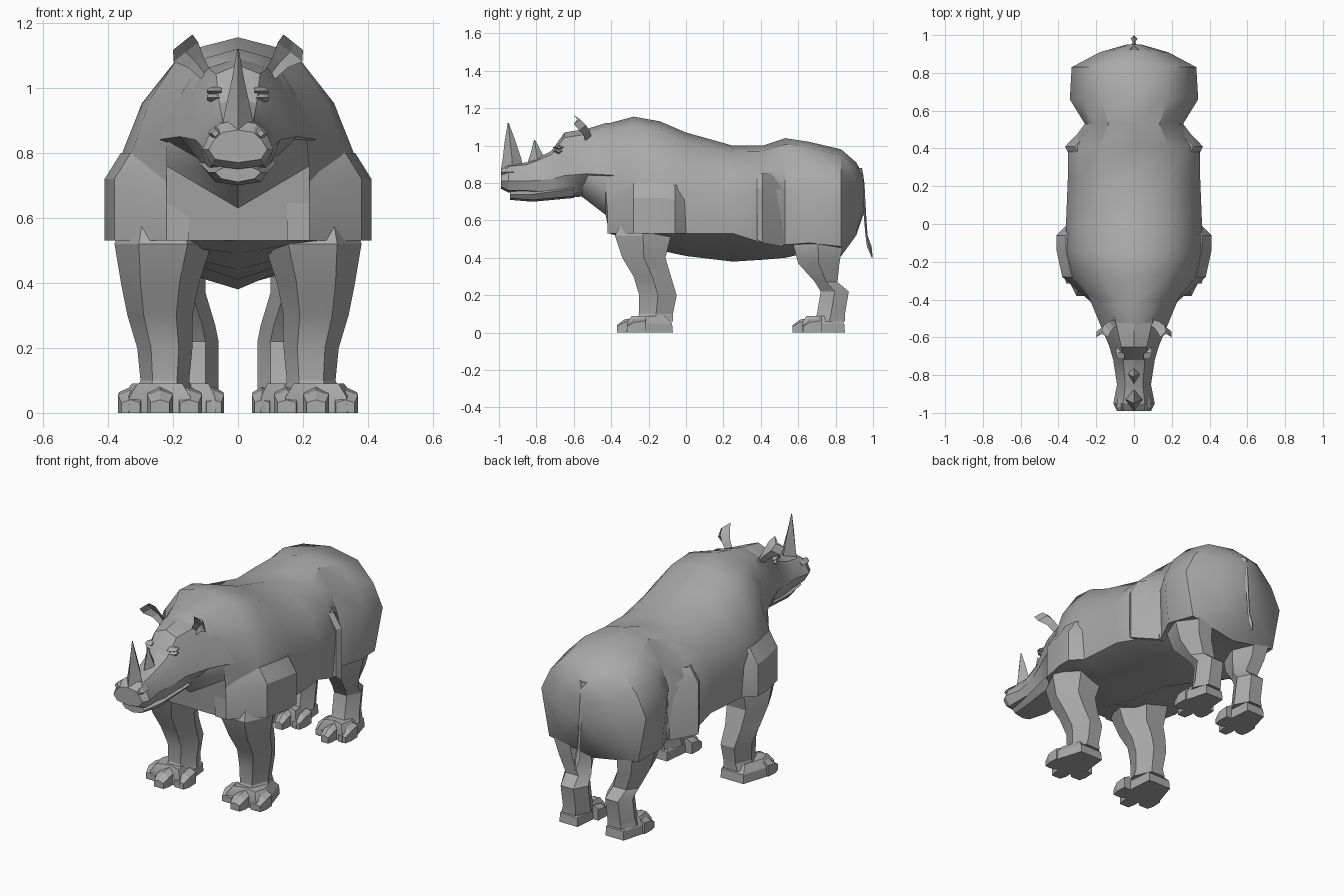
import bpy, bmesh, math
from mathutils import Vector

cube = bpy.data.objects.get("Cube")
if cube:
    bpy.data.objects.remove(cube, do_unlink=True)


def material(name, shade):
    mat = bpy.data.materials.new(name)
    mat.use_nodes = True
    colour = (shade, shade, shade, 1)
    mat.diffuse_color = colour
    mat.node_tree.nodes["Principled BSDF"].inputs["Base Color"].default_value = colour
    return mat


HIDE = material("grey hide", 0.4)


def loft(name, rings, angle=30):
    """Skin a list of equal-length rings, given in hundredths, and cap both ends."""
    bm = bmesh.new()
    loops = [[bm.verts.new(Vector(point) / 100) for point in ring] for ring in rings]
    count = len(loops[0])
    for near, far in zip(loops, loops[1:]):
        for i in range(count):
            j = (i + 1) % count
            bm.faces.new((near[i], near[j], far[j], far[i]))
    bm.faces.new(loops[0])
    bm.faces.new(loops[-1])
    bmesh.ops.recalc_face_normals(bm, faces=bm.faces)
    mesh = bpy.data.meshes.new(name)
    bm.to_mesh(mesh)
    bm.free()
    mesh.materials.append(HIDE)
    obj = bpy.data.objects.new(name, mesh)
    bpy.context.collection.objects.link(obj)
    bpy.ops.object.select_all(action="DESELECT")
    obj.select_set(True)
    bpy.context.view_layer.objects.active = obj
    if angle:
        bpy.ops.object.shade_smooth_by_angle(angle=math.radians(angle))


def section(y, top, wide, wide_z, low, low_z, keel):
    """Symmetric cross-section whose rounded upper half follows from its widest point."""
    drop = top - wide_z
    side = [(wide * 0.52, top - drop * 0.12), (wide * 0.82, top - drop * 0.52),
            (wide, wide_z), (low, low_z)]
    right = [(x, y, z) for x, z in side]
    left = [(-x, y, z) for x, z in reversed(side)]
    return [(0, y, top)] + right + [(0, y, keel)] + left


def diamond(centre, first, second):
    """Four points around a centre along two directions."""
    c, a, b = Vector(centre), Vector(first), Vector(second)
    return [c - a, c + b, c + a, c - b]


# Body: neck, upright breast, barrel and rump
BODY = [
    (-56, 108, 15, 86, 9, 76, 73),
    (-43, 112, 21, 86, 22, 76, 63),
    (-41, 112, 22, 84, 22, 53, 53),
    (-28, 115.5, 33, 79, 32, 53, 49),
    (-14, 113, 36, 79, 36, 53, 44),
    (0, 107, 36, 75, 35, 53, 41),
    (25, 100, 35, 74, 33, 53, 38),
    (41, 100, 35, 76, 33, 48, 39),
    (53, 104, 26, 76, 25, 47, 40),
    (66, 102, 34, 76, 31, 48, 43),
    (83, 98, 33, 72, 28, 46, 41),
    (91, 91, 18, 70, 14, 54, 52),
    (95, 84, 4, 73, 3, 66, 64),
]
loft("body", [section(*row) for row in BODY], 42)

# Head with flaring cheeks running back over the neck
HEAD = [
    (-99, 87, 9, 81, 7, 78, 77),
    (-95, 90, 11, 81, 8, 76, 75),
    (-85, 91, 9, 81, 8, 76, 75),
    (-72, 97, 11, 82, 9, 75, 73),
    (-65, 107, 13, 84, 9, 74, 72),
    (-53, 109, 18, 85, 10, 76, 73),
    (-36, 108, 25, 84, 10, 76, 73),
]
loft("head", [section(*row) for row in HEAD], 25)

# Lower jaw
JAW = [(-94, 76, 7, 74, 5, 72, 71), (-82, 77, 9, 74, 7, 71, 70), (-60, 79, 12, 77, 8, 73, 72)]
loft("lower_jaw", [section(*row) for row in JAW], 20)


def horn(name, steps):
    rings = [diamond((0, y, z), (0, depth, 0), (width, 0, 0)) for z, y, depth, width in steps]
    loft(name, rings, 20)


horn("front_horn", [(87, -93, 6, 5), (93, -93, 5, 4), (102, -94, 3, 2), (112, -95, 0.3, 0.2)])
horn("rear_horn", [(90, -79, 6, 4), (96, -80, 3, 2), (103, -81, 0.3, 0.2)])

# Tail with a flattened tuft
TAIL = [(88, 92, 3), (80, 94, 2), (65, 95.5, 1), (52, 96.5, 0.8), (46, 98, 1.8), (40, 99.6, 0.3)]
loft("tail", [diamond((0, y, z), (r, 0, 0), (0, r * 0.7, 0)) for z, y, r in TAIL])

# Leg sections: height, front, back, inner and outer edges
FRONT_LEG = [
    (60, -34, -10, 12, 35), (52, -38, -8, 8, 38), (40, -34, -11, 12, 36), (30, -28, -8, 14, 34),
    (20, -25, -5, 14, 31), (10, -25, -7, 15, 30), (6, -27, -7, 14, 32),
]
HIND_LEG = [
    (58, 58, 83, 12, 28), (48, 57, 84, 10, 30), (37, 60, 82, 10, 27), (27, 69, 81, 7, 23),
    (22, 72, 87, 6, 22), (10, 70, 85, 6, 22), (6, 68, 85, 6, 23),
]


def leg(name, rows, s):
    rings = []
    for z, front, back, inner, outer in rows:
        mid_x, mid_y = (inner + outer) / 2, (front + back) / 2
        left, right = mid_x - (outer - inner) / 4, mid_x + (outer - inner) / 4
        outline = [(inner, mid_y), (left, front), (right, front),
                   (outer, mid_y), (right, back), (left, back)]
        rings.append([(s * x, y, z) for x, y in outline])
    loft(name, rings, 25)


def plate(name, s, rows):
    """Fold of hide standing out from the flank, with a bevelled upper edge."""
    rings = []
    for y, x, bottom, top in rows:
        outline = [(15, bottom), (x, bottom), (x, top), (x - 5, top + 8), (15, top + 8)]
        rings.append([(s * u, y, z) for u, z in outline])
    loft(name, rings, 25)


def foot(name, s, inner, outer, front, back):
    """Pad with three splayed hooves."""
    mid_x, half_x = (inner + outer) / 2, (outer - inner) / 2
    mid_y, half_y = (front + back) / 2, (back - front) / 2
    outline = [(-0.8, -0.65), (0, -0.45), (0.8, -0.65), (1, 0), (0.6, 1), (-0.6, 1)]
    rings = [[(s * (mid_x + u * half_x * grow), mid_y + v * half_y * grow, z) for u, v in outline]
             for z, grow in ((0, 1), (5, 0.97), (9, 0.72))]
    loft(name + "_foot", rings, 20)
    for label, u in (("inner", -0.68), ("middle", 0), ("outer", 0.68)):
        tip = front + abs(u) * 8
        x = mid_x + u * half_x * 1.1
        rings = []
        for step, width, height in ((0, 0.24, 4), (4, 0.33, 7), (10, 0.3, 8)):
            a, b = s * (x - width * half_x), s * (x + width * half_x)
            y, shoulder = tip + step, height * 0.8
            rings.append([(a, y, 0), (a, y, shoulder), (s * x, y, height), (b, y, shoulder), (b, y, 0)])
        loft(f"{name}_{label}_hoof", rings, 0)


for s, label in ((1, "left"), (-1, "right")):
    # Shoulder and flank folds
    plate(label + "_shoulder", s, [(-42, 22, 53, 69), (-28, 38, 53, 72), (-14, 41, 53, 72),
                                   (-6, 41, 53, 71), (0, 35, 53, 71)])
    plate(label + "_flank", s, [(38, 35, 50, 77), (41, 36.5, 48, 77), (52, 26, 46, 77)])

    # Legs and feet
    leg(label + "_front_leg", FRONT_LEG, s)
    leg(label + "_hind_leg", HIND_LEG, s)
    foot(label + "_front", s, 12, 36, -37, -7)
    foot(label + "_hind", s, 5, 24, 57, 85)

    # Ears: a stem opening into a cupped leaf
    rings = []
    for x, z, r, y in ((10, 104, 2, -53), (13, 108, 3, -54), (16, 111, 5, -56), (17, 114, 4, -59)):
        across, out = r * 0.75, r * 0.6
        rings.append([(s * (x + across), y - 1, z - out), (s * x, y + 2.5, z),
                      (s * (x - across), y - 1, z + out), (s * x, y + 0.8, z)])
    loft(label + "_ear", rings, 0)

    # Eyes under brow ridges
    for part, z, r, flat in (("eye", 97, 1.8, 0.9), ("brow", 99, 2.2, 0.55)):
        rings = [diamond((s * x, -68, z), (0, r * size * 1.6, 0), (0, 0, r * size * flat))
                 for x, size in ((5, 1), (8.2, 1), (9.6, 0.4))]
        loft(f"{label}_{part}", rings, 0)

    # Nostril rims
    rings = [diamond((s * 7, y, 86), (r, 0, 0), (0, 0, r)) for y, r in ((-99, 1.2), (-97, 2.2), (-92, 1.8))]
    loft(label + "_nostril", rings, 0)
